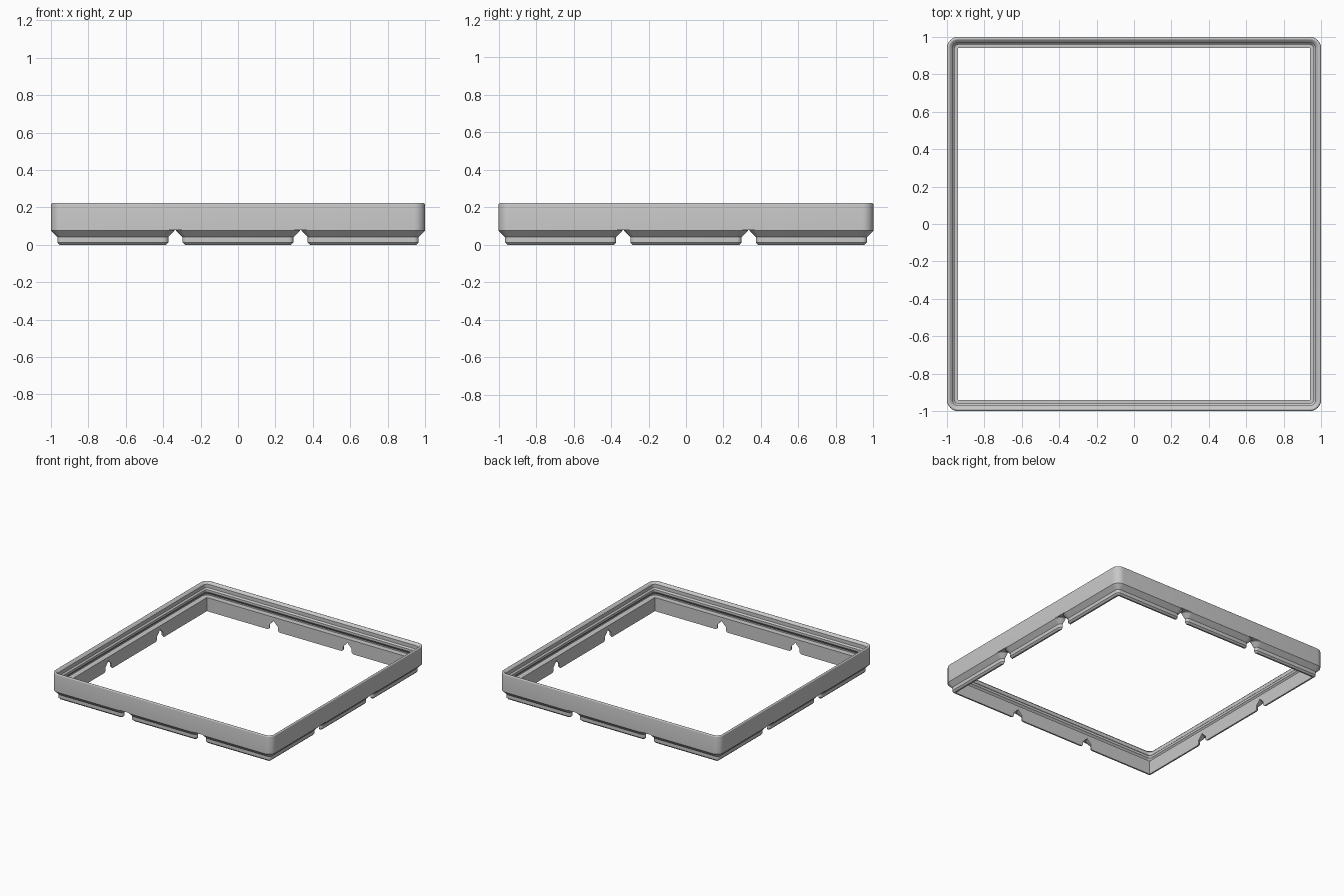
import bpy, bmesh
from math import sin, cos, pi, radians

start = bpy.data.objects.get("Cube")
if start:
    bpy.data.objects.remove(start, do_unlink=True)

# Dimensions are in small units, scaled so the full width becomes 2
PITCH, CELL, RADIUS = 42.0, 41.5, 3.75
WIDTH = 2 * PITCH + CELL
SCALE = 2 / WIDTH
FOOT_TOP = 5.0

grey = bpy.data.materials.new("plain grey")
grey.use_nodes = True
colour = (0.58, 0.58, 0.58, 1)
grey.diffuse_color = colour
grey.node_tree.nodes["Principled BSDF"].inputs["Base Color"].default_value = colour


def ring(bm, half, inset, z, cx=0, cy=0, steps=8):
    """Rounded square of vertices, offset inwards by inset."""
    r = RADIUS - inset
    c = half - RADIUS
    verts = []
    for corner, (sx, sy) in enumerate(((1, 1), (-1, 1), (-1, -1), (1, -1))):
        for i in range(steps + 1):
            a = (corner + i / steps) * pi / 2
            verts.append(bm.verts.new((cx + sx * c + r * cos(a),
                                       cy + sy * c + r * sin(a), z)))
    return verts


def bridge(bm, low, high):
    n = len(low)
    for i in range(n):
        j = (i + 1) % n
        bm.faces.new((low[i], low[j], high[j], high[i]))


def finish(bm, name):
    bmesh.ops.remove_doubles(bm, verts=bm.verts, dist=0.0005)
    bmesh.ops.recalc_face_normals(bm, faces=bm.faces)
    bmesh.ops.scale(bm, vec=(SCALE,) * 3, verts=bm.verts)
    mesh = bpy.data.meshes.new(name)
    bm.to_mesh(mesh)
    bm.free()
    mesh.materials.append(grey)
    obj = bpy.data.objects.new(name, mesh)
    bpy.context.collection.objects.link(obj)
    return obj


def activate(obj):
    bpy.ops.object.select_all(action='DESELECT')
    obj.select_set(True)
    bpy.context.view_layer.objects.active = obj


# Upper frame: wall section (inset, height) swept round the square
round_r, round_z = 0.6, 13.45
section = [(0, FOOT_TOP)]
section += [(round_r + round_r * cos(radians(a)), round_z + round_r * sin(radians(a)))
            for a in (180, 157.5, 135, 112.5, 90, 67.5, 45)]
section += [(1.9, 13.0), (1.9, 11.2), (2.6, 10.5),      # stacking lip
            (2.6, 9.3), (0.95, 7.65),                   # lip support
            (0.95, 7.0), (RADIUS, 7.0), (RADIUS, FOOT_TOP)]  # ledge and inner wall
bm = bmesh.new()
rings = [ring(bm, WIDTH / 2, inset, z) for inset, z in section]
for k, low in enumerate(rings):
    bridge(bm, low, rings[(k + 1) % len(rings)])
frame = finish(bm, "upper_frame")

# Feet: a stepped pad under every outer cell of a three by three grid
foot = [(2.95, 0), (2.15, 0.8), (2.15, 2.6), (0, 4.75), (0, FOOT_TOP)]
bm = bmesh.new()
for ix in (-1, 0, 1):
    for iy in (-1, 0, 1):
        if ix or iy:
            rings = [ring(bm, CELL / 2, inset, z, ix * PITCH, iy * PITCH)
                     for inset, z in foot]
            for low, high in zip(rings, rings[1:]):
                bridge(bm, low, high)
            bm.faces.new(rings[0])
            bm.faces.new(rings[-1])
feet = finish(bm, "stepped_feet")

# Square opening through the feet
bm = bmesh.new()
bmesh.ops.create_cube(bm, size=WIDTH - 2 * RADIUS)
cutter = finish(bm, "opening_cutter")
cutter.hide_render = True
cut = feet.modifiers.new("opening", 'BOOLEAN')
cut.operation = 'DIFFERENCE'
cut.solver = 'EXACT'
cut.object = cutter
activate(feet)
bpy.ops.object.modifier_apply(modifier=cut.name)
bpy.data.objects.remove(cutter, do_unlink=True)

# Smooth rounded corners, crisp steps
for obj in (frame, feet):
    activate(obj)
    bpy.ops.object.shade_smooth_by_angle(angle=radians(30))
